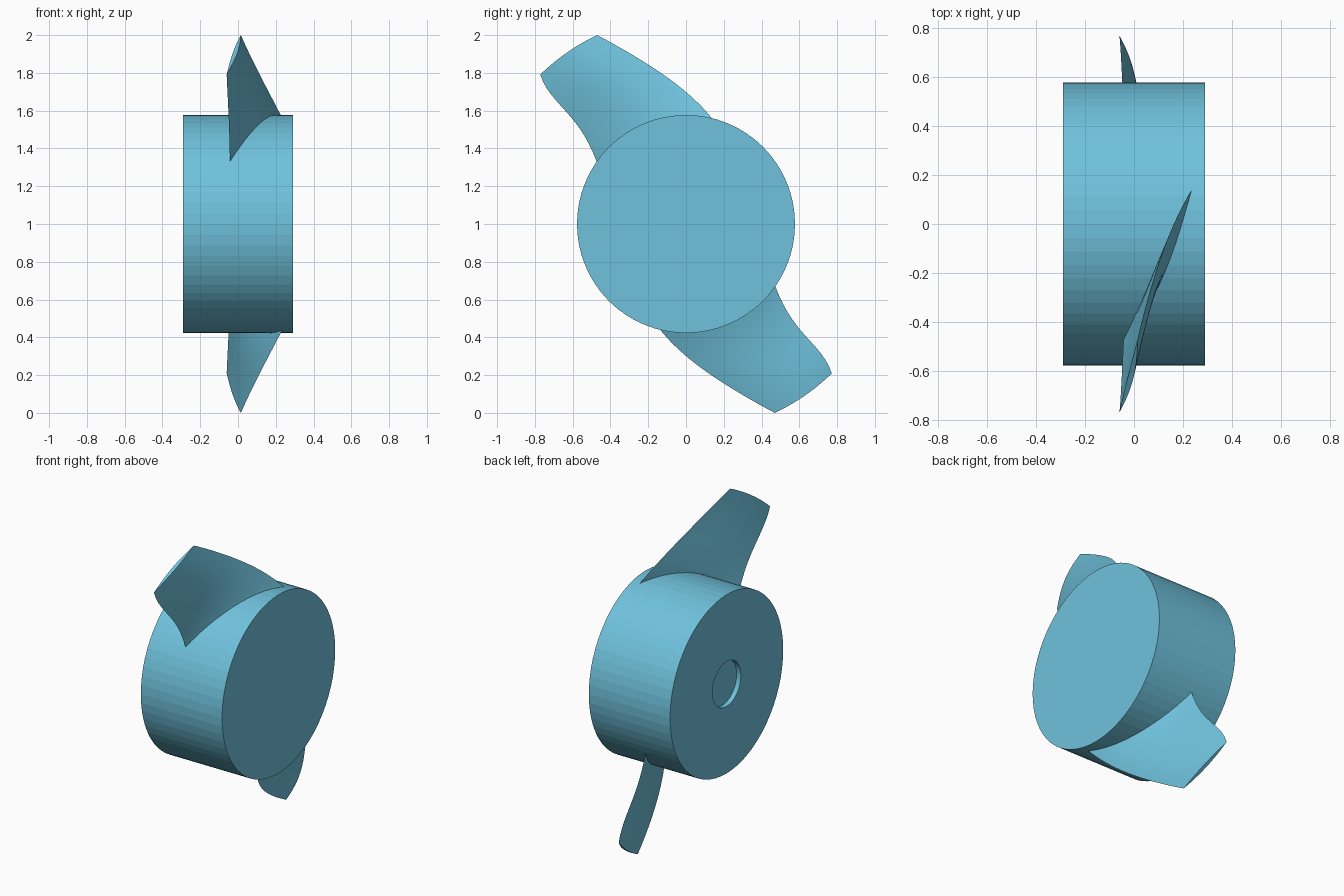
import bpy, bmesh, math

if "Cube" in bpy.data.objects:
    bpy.data.objects.remove(bpy.data.objects["Cube"])

HUB_R, HUB_X, HUB_SIDES = 0.577, 0.29, 64
CENTRE_Z = 1.0

blue = bpy.data.materials.new("light_blue")
blue.diffuse_color = (0.16, 0.54, 0.72, 1)
blue.use_nodes = True
blue.node_tree.nodes["Principled BSDF"].inputs["Base Color"].default_value = blue.diffuse_color


def finish(bm, name):
    bmesh.ops.recalc_face_normals(bm, faces=bm.faces)
    mesh = bpy.data.meshes.new(name)
    bm.to_mesh(mesh)
    bm.free()
    mesh.materials.append(blue)
    obj = bpy.data.objects.new(name, mesh)
    bpy.context.collection.objects.link(obj)
    return obj


def loft(bm, rings):
    # Closed rings joined by quads, with both ends capped
    rings = [[bm.verts.new(p) for p in ring] for ring in rings]
    n = len(rings[0])
    for a, b in zip(rings, rings[1:]):
        for i in range(n):
            j = (i + 1) % n
            bm.faces.new((a[i], a[j], b[j], b[i]))
    bm.faces.new(rings[0])
    bm.faces.new(rings[-1])


def polar(x, r, angle):
    return (x, -r * math.sin(angle), CENTRE_Z + r * math.cos(angle))


# Hub: drum along x with a shallow shaft recess in its -x face
profile = [(HUB_X, HUB_R), (-HUB_X, HUB_R), (-HUB_X, 0.145), (-HUB_X + 0.03, 0.145)]
bm = bmesh.new()
loft(bm, [[polar(x, r, math.tau * i / HUB_SIDES) for i in range(HUB_SIDES)]
          for x, r in profile])
finish(bm, "hub")

# Blade stations by radius: edge angles in degrees and edge x positions
RADII = (0.584, 0.714, 0.85, 1.105)
LEAD_ANGLE = (-12.8, 1.4, 12.2, 25.2)
TRAIL_ANGLE = (54.6, 49.0, 47.0, 44.3)
LEAD_X = (0.23, 0.155, 0.095, 0.015)
TRAIL_X = (-0.043, -0.046, -0.05, -0.06)


def interp(values, r):
    # Smooth curve through the four stations
    total = 0
    for i, v in enumerate(values):
        for j, rj in enumerate(RADII):
            if j != i:
                v *= (r - rj) / (RADII[i] - rj)
        total += v
    return total


def section(r, turn, steps=16):
    # Thin sharp-edged section, fuller on the +x side
    a0, a1 = interp(LEAD_ANGLE, r), interp(TRAIL_ANGLE, r)
    x0, x1 = interp(LEAD_X, r), interp(TRAIL_X, r)
    k = (r - RADII[0]) / (RADII[-1] - RADII[0])
    front, back = 0.027 - 0.007 * k, -0.018 + 0.014 * k
    path = [(i / steps, front) for i in range(steps + 1)]
    path += [(i / steps, back) for i in range(steps - 1, 0, -1)]
    return [polar(x0 + (x1 - x0) * s + side * math.sin(math.pi * s), r,
                  math.radians(a0 + (a1 - a0) * s) + turn) for s, side in path]


# Two blades, half a turn apart, rooted inside the hub
for name, turn in (("upper_blade", 0), ("lower_blade", math.pi)):
    bm = bmesh.new()
    loft(bm, [section(0.55 + (1.105 - 0.55) * i / 14, turn) for i in range(15)])
    blade = finish(bm, name)
    bpy.ops.object.select_all(action='DESELECT')
    blade.select_set(True)
    bpy.context.view_layer.objects.active = blade
    bpy.ops.object.shade_smooth_by_angle(angle=math.radians(30))
